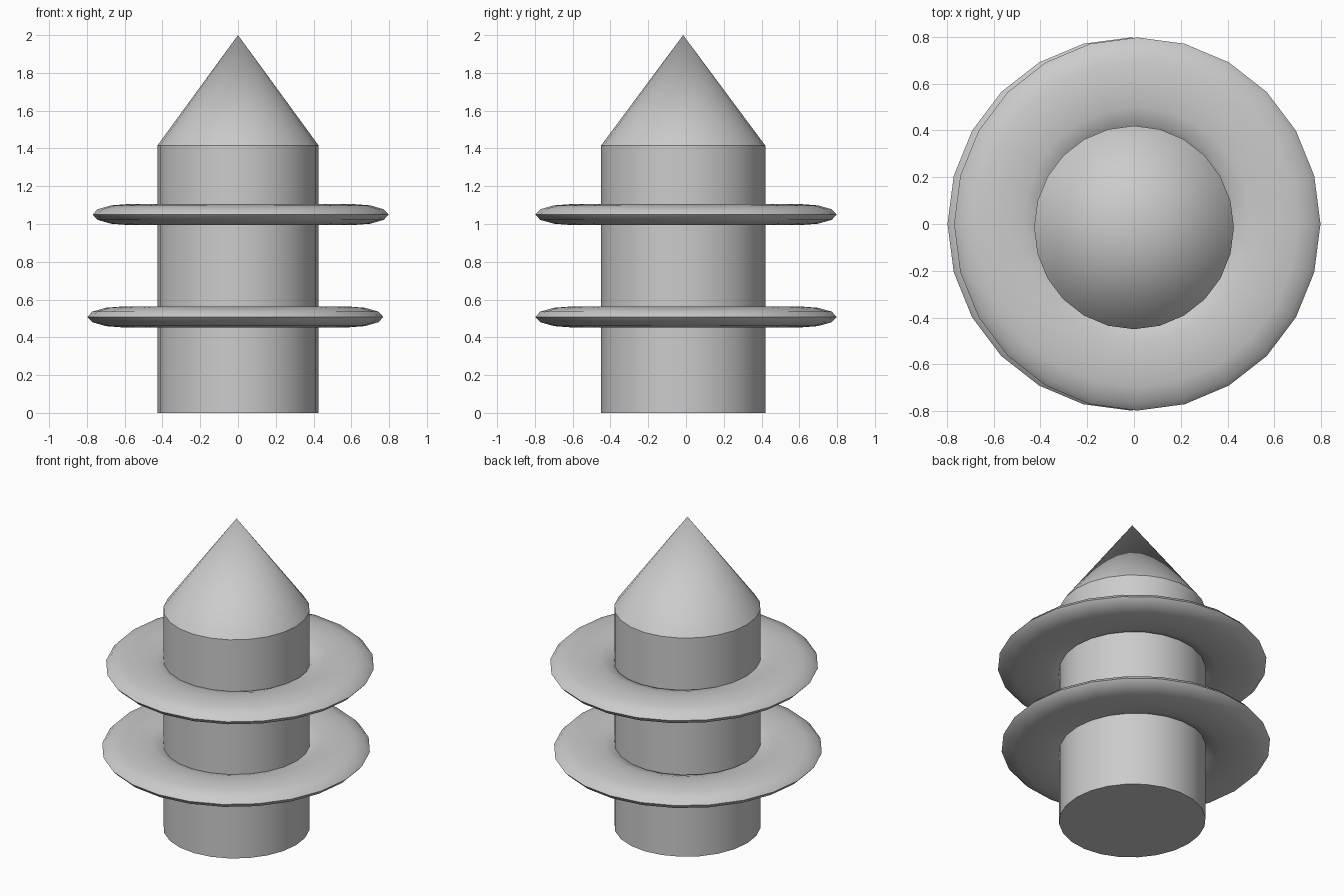
import bpy
import math

cube = bpy.data.objects.get("Cube")
if cube:
    bpy.data.objects.remove(cube, do_unlink=True)

SIDES = 24
SQUASH = 0.982      # the round parts are slightly narrower in x
BODY_R, BODY_TOP, TIP = 0.435, 1.415, 2.0
BODY_Y = -0.015

grey = bpy.data.materials.new("plain_grey")
grey.use_nodes = True
colour = (0.6, 0.6, 0.6, 1)
grey.diffuse_color = colour
grey.node_tree.nodes["Principled BSDF"].inputs["Base Color"].default_value = colour


def finish(name, scale):
    """Name, scale, shade and colour the newly added primitive."""
    ob = bpy.context.object
    ob.name = name
    ob.scale = scale
    bpy.ops.object.transform_apply(location=False, rotation=False, scale=True)
    bpy.ops.object.shade_smooth_by_angle(angle=math.radians(34))
    ob.data.materials.append(grey)
    return ob


# Column
bpy.ops.mesh.primitive_cylinder_add(vertices=SIDES, radius=BODY_R, depth=BODY_TOP,
                                    location=(0, BODY_Y, BODY_TOP / 2))
finish("column", (SQUASH, 1, 1))

# Pointed roof
bpy.ops.mesh.primitive_cone_add(vertices=SIDES, radius1=BODY_R, radius2=0,
                                depth=TIP - BODY_TOP,
                                location=(0, BODY_Y, (TIP + BODY_TOP) / 2))
finish("cone_tip", (SQUASH, 1, 1))

# Two flattened rings, each a little off centre
RING_R, RING_THICK, RING_HALF_HEIGHT = 0.6, 0.198, 0.056
for name, x, z in (("lower_ring", -0.014, 0.508), ("upper_ring", 0.014, 1.05)):
    bpy.ops.mesh.primitive_torus_add(major_segments=SIDES, minor_segments=12,
                                     major_radius=RING_R, minor_radius=RING_THICK,
                                     location=(x, 0, z))
    finish(name, (SQUASH, 1, RING_HALF_HEIGHT / RING_THICK))
